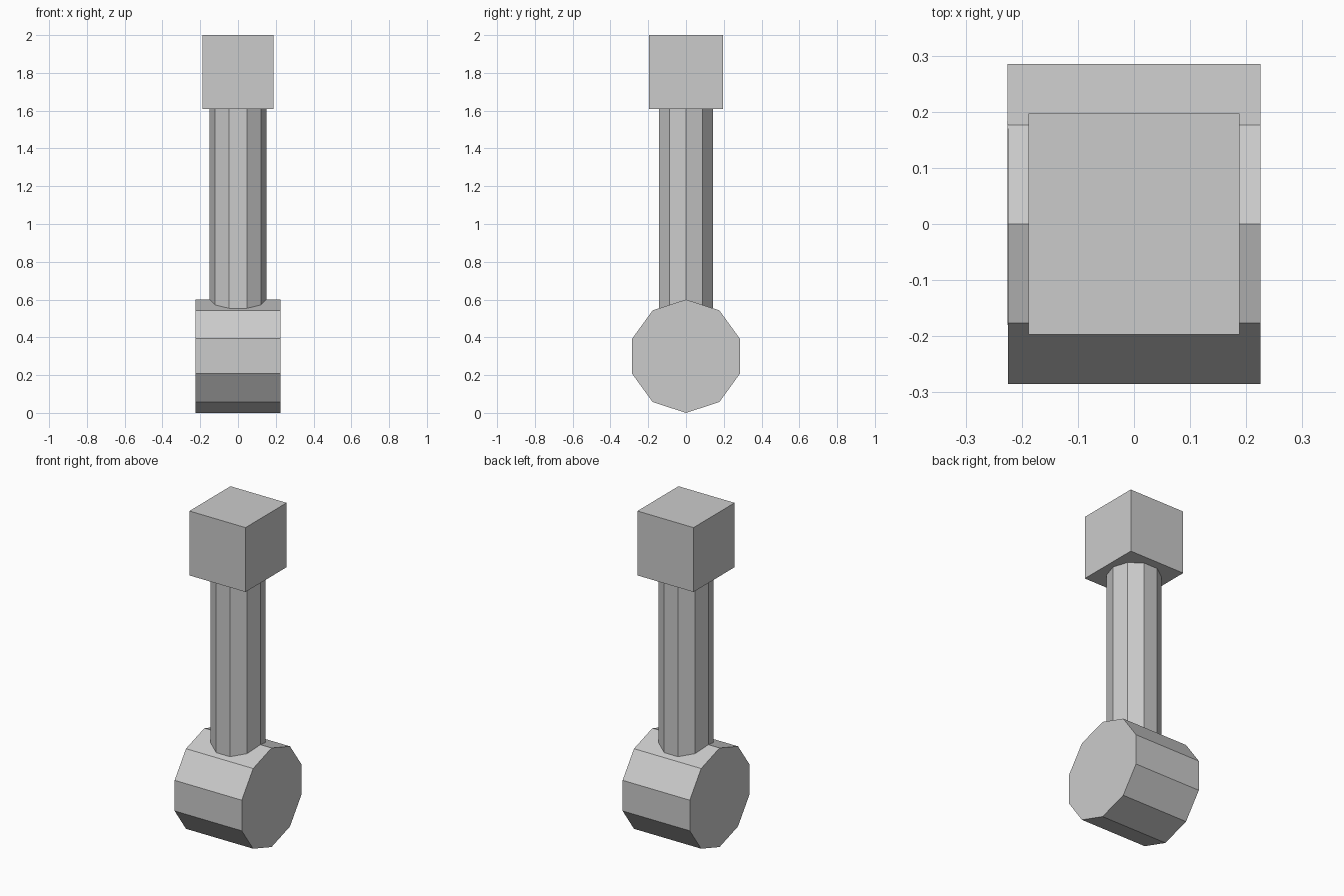
import bpy
from math import radians

if "Cube" in bpy.data.objects:
    bpy.data.objects.remove(bpy.data.objects["Cube"])


def prism(name, radius, length, location, rotation):
    bpy.ops.mesh.primitive_cylinder_add(vertices=10, radius=radius, depth=length,
                                        location=location, rotation=rotation)
    obj = bpy.context.object
    obj.name = name
    bpy.ops.object.transform_apply(location=False, rotation=True, scale=True)
    return obj


# Ten-sided drum lying along x, with a corner pointing up
prism("base_drum", 0.3, 0.45, (0, 0, 0.3), (radians(90), 0, radians(90)))

# Ten-sided upright shaft, with corners on the x axis, sunk into the drum
shaft_bottom, shaft_top = 0.5, 1.62
prism("shaft", 0.15, shaft_top - shaft_bottom,
      (0, 0, (shaft_bottom + shaft_top) / 2), (0, 0, radians(90)))

# Block head
bpy.ops.mesh.primitive_cube_add(size=1, location=(0, 0, 1.805))
head = bpy.context.object
head.name = "head_block"
head.scale = (0.376, 0.393, 0.39)
bpy.ops.object.transform_apply(location=False, rotation=False, scale=True)
